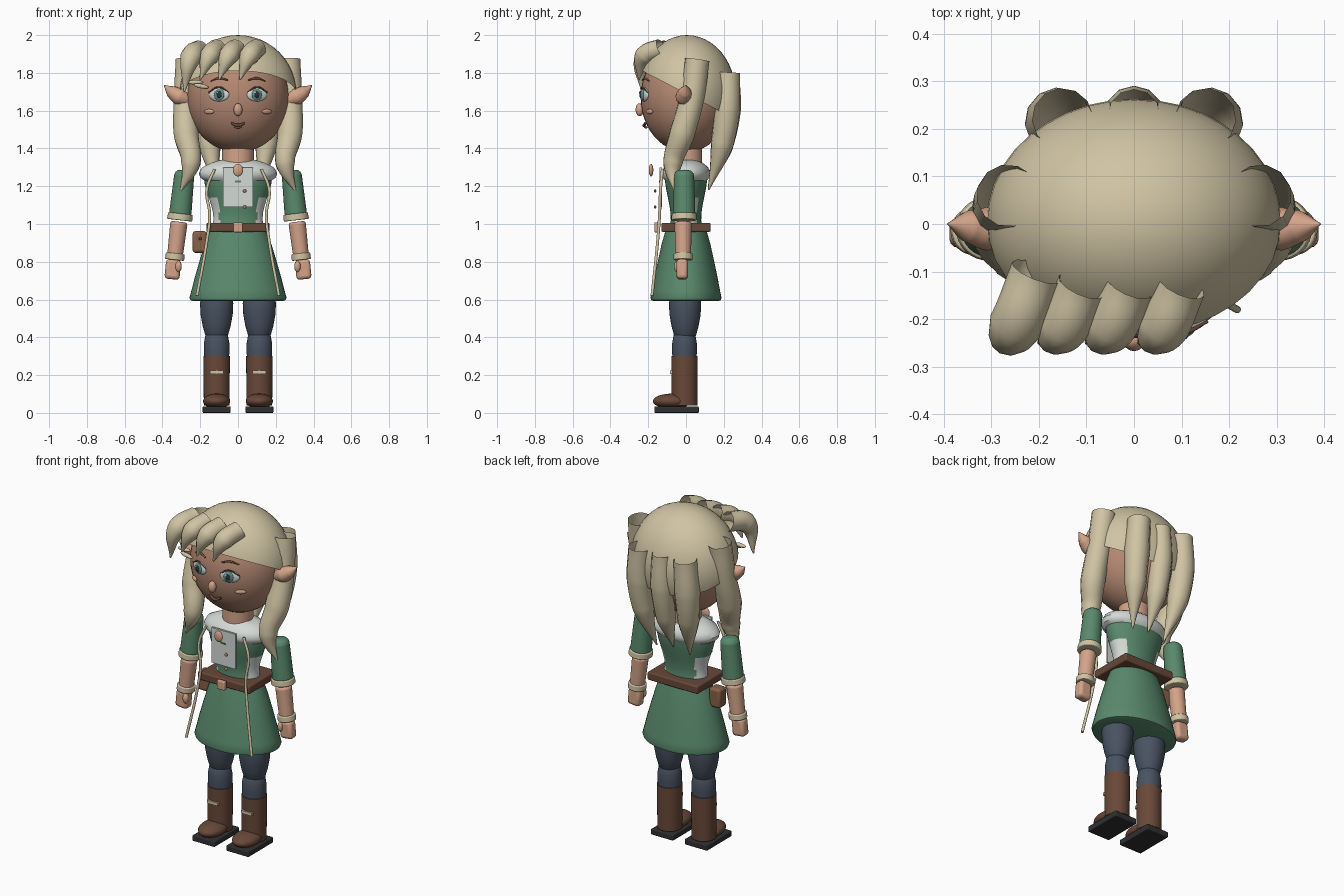
import bpy, bmesh, math
from mathutils import Vector

if "Cube" in bpy.data.objects:
    bpy.data.objects.remove(bpy.data.objects["Cube"])


def colour(name, r, g, b):
    m = bpy.data.materials.new(name)
    m.use_nodes = True
    m.diffuse_color = (r, g, b, 1)
    bsdf = next(n for n in m.node_tree.nodes if n.type == 'BSDF_PRINCIPLED')
    bsdf.inputs["Base Color"].default_value = (r, g, b, 1)
    return m


HAIR = colour("flaxen", .63, .55, .37)
SKIN = colour("skin", .66, .37, .25)
FACE = colour("tanned_face", .46, .25, .17)
GREEN = colour("tunic_green", .10, .25, .15)
WHITE = colour("linen_white", .66, .70, .67)
LEATHER = colour("brown_leather", .14, .065, .04)
POUCH = colour("light_leather", .25, .12, .06)
NAVY = colour("legging_blue", .065, .085, .12)
DARK = colour("charcoal", .03, .03, .03)
TEAL = colour("iris_teal", .12, .27, .27)


def finish(name, mat, smooth=True, bevel=0):
    ob = bpy.context.object
    ob.name = name
    ob.data.materials.clear()
    ob.data.materials.append(mat)
    if bevel:
        mod = ob.modifiers.new("Bevel", 'BEVEL')
        mod.width, mod.segments = bevel, 3
    if smooth:
        bpy.ops.object.shade_smooth_by_angle(angle=math.radians(40))
    return ob


def ball(name, loc, size, mat, rot=(0, 0, 0)):
    bpy.ops.mesh.primitive_uv_sphere_add(segments=40, ring_count=24, location=loc, rotation=rot)
    bpy.context.object.scale = size
    return finish(name, mat)


def box(name, loc, size, mat, bevel=0.0, rot=(0, 0, 0)):
    bpy.ops.mesh.primitive_cube_add(size=1, location=loc, rotation=rot)
    ob = bpy.context.object
    ob.scale = size
    bpy.ops.object.transform_apply(location=False, rotation=False, scale=True)
    return finish(name, mat, bool(bevel), bevel)


def limb(name, a, b, r1, r2, mat, bevel=0.0):
    a, b = Vector(a), Vector(b)
    bpy.ops.mesh.primitive_cone_add(vertices=32, radius1=r1, radius2=r2, depth=(b - a).length,
                                    location=(a + b) / 2,
                                    rotation=(b - a).to_track_quat('Z', 'Y').to_euler())
    return finish(name, mat, True, bevel)


def tube(name, pts, mat, caps=False):
    """Swept round tube through (x, y, z, radius) points."""
    cu = bpy.data.curves.new(name, 'CURVE')
    cu.dimensions, cu.bevel_depth, cu.bevel_resolution = '3D', 1, 4
    cu.use_fill_caps = caps
    sp = cu.splines.new('BEZIER')
    sp.bezier_points.add(len(pts) - 1)
    for p, (x, y, z, r) in zip(sp.bezier_points, pts):
        p.co, p.radius = (x, y, z), r
        p.handle_left_type = p.handle_right_type = 'AUTO'
    ob = bpy.data.objects.new(name, cu)
    bpy.context.collection.objects.link(ob)
    bpy.ops.object.select_all(action='DESELECT')
    ob.select_set(True)
    bpy.context.view_layer.objects.active = ob
    bpy.ops.object.convert(target='MESH')
    return finish(name, mat)


def lathe(name, profile, mat, flat=1.0, loc=(0, 0, 0)):
    """Revolved (radius, z) profile, squashed along y."""
    n = 48
    bm = bmesh.new()
    rings = []
    for r, z in profile:
        rings.append([bm.verts.new((r * math.cos(math.tau * i / n),
                                    r * flat * math.sin(math.tau * i / n), z)) for i in range(n)])
    for lo, hi in zip(rings, rings[1:]):
        for i in range(n):
            bm.faces.new((lo[i], lo[(i + 1) % n], hi[(i + 1) % n], hi[i]))
    bm.faces.new(rings[0])
    bm.faces.new(rings[-1])
    bmesh.ops.recalc_face_normals(bm, faces=bm.faces)
    me = bpy.data.meshes.new(name)
    bm.to_mesh(me)
    bm.free()
    ob = bpy.data.objects.new(name, me)
    ob.location = loc
    bpy.context.collection.objects.link(ob)
    bpy.ops.object.select_all(action='DESELECT')
    ob.select_set(True)
    bpy.context.view_layer.objects.active = ob
    return finish(name, mat)


# Head, neck and face centre
ball("head", (0, 0, 1.67), (.27, .24, .29), FACE)
limb("neck", (0, 0, 1.28), (0, 0, 1.44), .085, .085, SKIN)
ball("nose", (0, -.245, 1.605), (.023, .022, .034), SKIN)
tube("mouth", [(-.036, -.215, 1.535, .006), (0, -.222, 1.522, .009), (.036, -.215, 1.535, .006)], LEATHER, True)
ball("lower_lip", (0, -.212, 1.512), (.02, .01, .006), SKIN)

# Hair cap: an ellipsoid cut by a plane sloping down to the back
cap = ball("hair_cap", (0, .005, 1.69), (.31, .258, .31), HAIR)
bpy.ops.object.transform_apply(location=True, rotation=False, scale=True)
bm = bmesh.new()
bm.from_mesh(cap.data)
bmesh.ops.bisect_plane(bm, geom=bm.verts[:] + bm.edges[:] + bm.faces[:], plane_co=(0, 0, 1.69),
                       plane_no=(0, .52, 1), clear_inner=True)
bm.to_mesh(cap.data)
bm.free()

# Fringe swept to the model's right
tube("fringe_outer", [(-.205, -.10, 1.92, .055), (-.25, -.215, 1.88, .057), (-.285, -.235, 1.70, .004)], HAIR)
for i, x in enumerate((-.11, -.01, .10)):
    tube(f"fringe_{i + 1}", [(x, -.13, 1.93, .052), (x - .04, -.22, 1.89, .053),
                             (x - .09, -.25, 1.765, .004)], HAIR)
tube("back_lock_centre", [(0, .228, 1.80, .055), (0, .225, 1.6, .065), (0, .19, 1.4, .055), (0, .12, 1.2, .004)], HAIR)
for i, z in enumerate((1.75, 1.73)):
    ball(f"hair_clip_{i + 1}", (-.225 + .03 * i, -.19 - .02 * i, z), (.04, .012, .012), HAIR, (0, .2 * i, 0))

# Torso with linen sides showing below the bodice
prof = [(.14, .98), (.13, 1.02), (.132, 1.06), (.142, 1.10), (.155, 1.14), (.168, 1.18), (.178, 1.22), (.18, 1.26), (.1, 1.3)]
torso = lathe("torso", prof, GREEN, .62)
torso.data.materials.append(WHITE)
for p in torso.data.polygons:
    c = p.center
    if abs(c.x) > .1 and abs(c.y) < .065 and c.z < 1.14:
        p.material_index = 1
lathe("collar", [(.17, 1.225), (.2, 1.245), (.207, 1.27), (.19, 1.3), (.14, 1.325), (.095, 1.338), (.07, 1.33)], WHITE, .62)
box("chest_panel", (0, -.133, 1.195), (.16, .012, .21), WHITE)
box("panel_stitch", (0, -.141, 1.225), (.03, .006, .008), GREEN)
ball("brooch", (0, -.185, 1.285), (.027, .012, .033), SKIN)
for i, z in enumerate((1.175, 1.09)):
    ball(f"button_{i + 1}", (.035, -.163, z), (.009, .006, .009), FACE)

# Skirt, belt and pouch
lathe("skirt", [(.135, 1.0), (.155, .95), (.178, .89), (.205, .80), (.228, .72), (.246, .65), (.257, .61),
                (.252, .597), (.235, .592)], GREEN, .73)
box("belt", (0, 0, .982), (.335, .26, .048), LEATHER, .008)
box("belt_buckle", (0, -.155, .982), (.052, .025, .052), SKIN, .005)
box("pouch", (-.203, -.01, .905), (.075, .07, .115), POUCH, .015)
ball("pouch_button", (-.2, -.048, .922), (.008, .006, .008), LEATHER)

# Mirrored parts
for s, side in ((1, "left"), (-1, "right")):
    # Hair locks and ear
    tube(f"side_lock_{side}", [(s * .265, .06, 1.87, .066), (s * .275, .03, 1.66, .066), (s * .275, -.02, 1.48, .068),
                               (s * .25, -.07, 1.32, .052), (s * .305, -.06, 1.17, .003)], HAIR)
    tube(f"back_lock_{side}", [(s * .15, .222, 1.80, .064), (s * .16, .215, 1.6, .07),
                               (s * .15, .19, 1.42, .06), (s * .11, .12, 1.18, .004)], HAIR)
    tube(f"ear_{side}", [(s * .25, -.005, 1.65, .03), (s * .31, -.01, 1.675, .046),
                         (s * .35, -.005, 1.70, .034), (s * .392, 0, 1.735, .002)], SKIN, True)

    # Eye, brow and cheek
    turn = (0, 0, s * .32)
    ball(f"eye_{side}", (s * .1, -.219, 1.685), (.056, .016, .036), WHITE, turn)
    ball(f"iris_{side}", (s * .1, -.232, 1.685), (.028, .01, .031), TEAL, turn)
    ball(f"pupil_{side}", (s * .1, -.24, 1.685), (.014, .006, .018), DARK, turn)
    ball(f"eye_glint_{side}", (s * .1 - .01, -.246, 1.697), (.006, .003, .006), WHITE)
    tube(f"eyelid_{side}", [(s * .048, -.236, 1.695, .003), (s * .1, -.232, 1.724, .005),
                            (s * .155, -.205, 1.697, .003)], LEATHER, True)
    tube(f"brow_{side}", [(s * .055, -.232, 1.762, .004), (s * .1, -.217, 1.772, .006),
                          (s * .145, -.195, 1.757, .003)], POUCH, True)
    ball(f"cheek_{side}", (s * .153, -.193, 1.595), (.031, .009, .013), SKIN, (0, 0, s * .6))

    # Cord trim down the tunic
    tube(f"tunic_trim_{side}", [(s * .125, -.125, 1.29, .008), (s * .165, -.135, 1.18, .008), (s * .15, -.14, 1.05, .008),
                                (s * .165, -.15, .91, .008), (s * .217, -.18, .62, .008)], HAIR, True)

    # Arm
    limb(f"sleeve_{side}", (s * .308, -.01, 1.03), (s * .282, -.01, 1.285), .06, .052, GREEN, .03)
    limb(f"sleeve_cuff_{side}", (s * .309, -.01, 1.02), (s * .305, -.01, 1.055), .067, .065, HAIR, .005)
    limb(f"forearm_{side}", (s * .335, -.015, .82), (s * .312, -.015, 1.012), .041, .046, SKIN, .015)
    limb(f"wrist_cuff_{side}", (s * .336, -.015, .81), (s * .332, -.015, .845), .051, .05, HAIR, .005)
    box(f"hand_{side}", (s * .345, -.02, .76), (.08, .06, .105), SKIN, .018, (0, -s * .1, 0))
    ball(f"thumb_{side}", (s * .315, -.045, .775), (.017, .018, .03), SKIN)

    # Leg
    lathe(f"thigh_{side}", [(.05, .655), (.08, .63), (.088, .58), (.085, .52), (.074, .46), (.06, .41), (.05, .395)],
          NAVY, .97, (s * .113, -.005, 0))
    lathe(f"knee_{side}", [(.05, .425), (.06, .41), (.067, .37), (.068, .33), (.065, .28)],
          NAVY, .97, (s * .113, -.008, 0))

    # Boot
    limb(f"boot_{side}", (s * .113, -.008, .04), (s * .113, -.008, .3), .068, .07, LEATHER)
    ball(f"boot_toe_{side}", (s * .113, -.075, .062), (.072, .1, .04), LEATHER)
    box(f"boot_sole_{side}", (s * .113, -.05, .017), (.148, .235, .034), DARK, .005)
    box(f"boot_strap_{side}", (s * .113, -.078, .215), (.07, .014, .018), HAIR)
